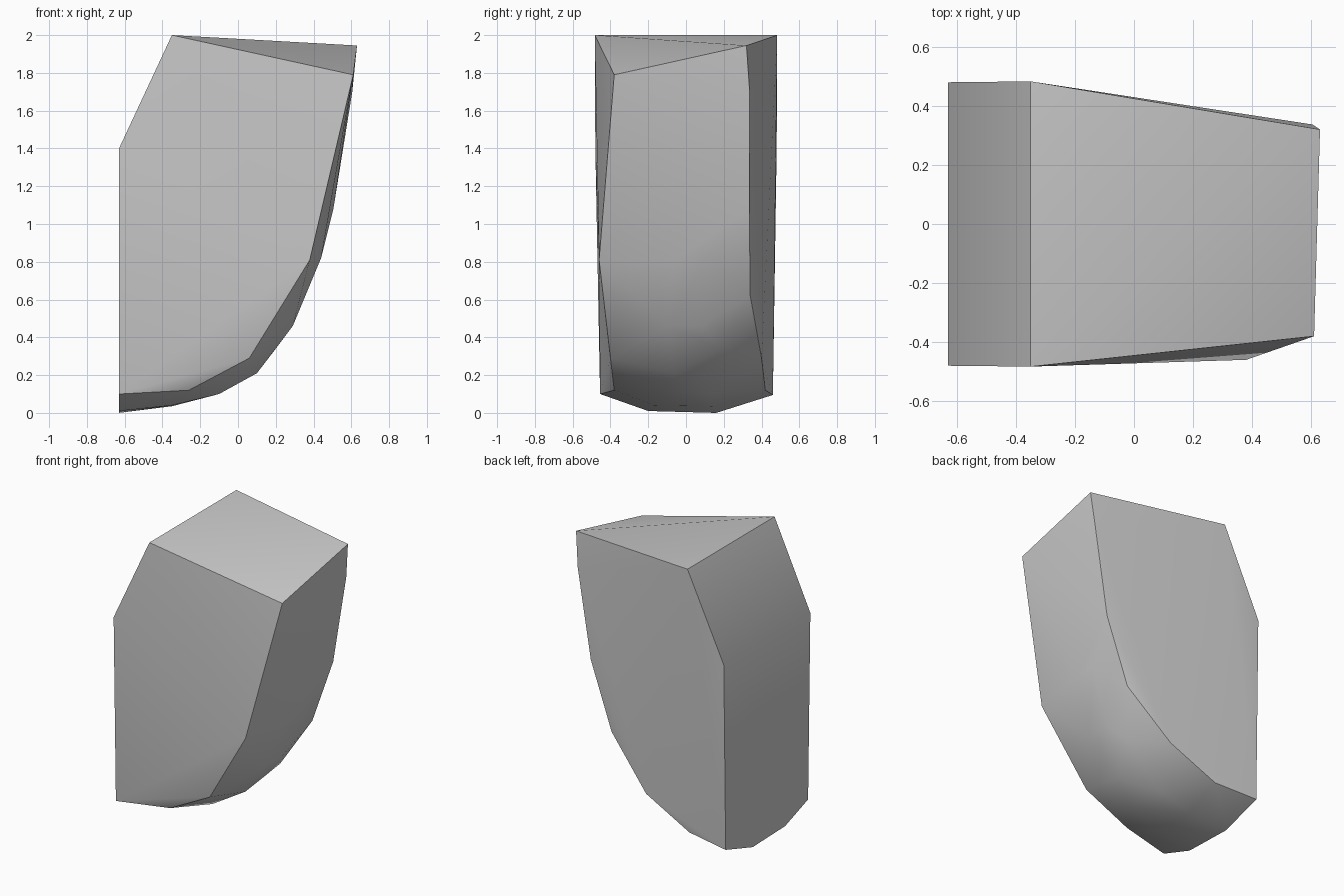
import bpy, bmesh, math

cube = bpy.data.objects.get("Cube")
if cube:
    bpy.data.objects.remove(cube, do_unlink=True)

# Plain grey surface
grey = bpy.data.materials.new("plain_grey")
grey.use_nodes = True
colour = (0.6, 0.6, 0.6, 1.0)
grey.diffuse_color = colour
grey.node_tree.nodes["Principled BSDF"].inputs["Base Color"].default_value = colour

# Flat left wall and slanted shoulder, mirrored front to back
left_wall = [(-0.63, side * 0.48, 1.40) for side in (-1, 1)]
shoulder = [(-0.35, side * 0.483, 2.0) for side in (-1, 1)]

# Front rim, from the foot up to the top corner
front_rim = [(-0.63, -0.455, 0.10), (-0.26, -0.38, 0.12), (0.06, -0.40, 0.29),
             (0.38, -0.46, 0.81), (0.61, -0.38, 1.79)]

# Back rim, from the foot up to the top corner
back_rim = [(-0.63, 0.46, 0.095), (-0.32, 0.42, 0.12), (0.03, 0.40, 0.29),
            (0.34, 0.34, 0.62), (0.505, 0.335, 1.08), (0.605, 0.337, 1.70),
            (0.63, 0.32, 1.945)]

# Rounded keel between the rims
keel = [(-0.63, -0.20, 0.01), (-0.63, 0.16, 0.0),
        (-0.35, -0.17, 0.04), (-0.35, 0.14, 0.035),
        (-0.10, -0.14, 0.10), (-0.10, 0.14, 0.10),
        (0.10, -0.06, 0.21), (0.20, 0.18, 0.34),
        (0.29, -0.10, 0.46), (0.29, 0.08, 0.46),
        (0.44, -0.05, 0.82), (0.44, 0.12, 0.82)]

# Wrap a tight convex shell around the outlines
bm = bmesh.new()
for point in left_wall + shoulder + front_rim + back_rim + keel:
    bm.verts.new(point)
hull = bmesh.ops.convex_hull(bm, input=bm.verts[:])
loose = [v for v in bm.verts if not v.link_faces]
bmesh.ops.delete(bm, geom=loose, context='VERTS')
bmesh.ops.recalc_face_normals(bm, faces=bm.faces[:])

mesh = bpy.data.meshes.new("curved_block")
bm.to_mesh(mesh)
bm.free()
mesh.materials.append(grey)
block = bpy.data.objects.new("curved_block", mesh)
bpy.context.scene.collection.objects.link(block)

# Soft curved underside with crisp rims
bpy.ops.object.select_all(action='DESELECT')
block.select_set(True)
bpy.context.view_layer.objects.active = block
bpy.ops.object.shade_smooth_by_angle(angle=math.radians(35))
